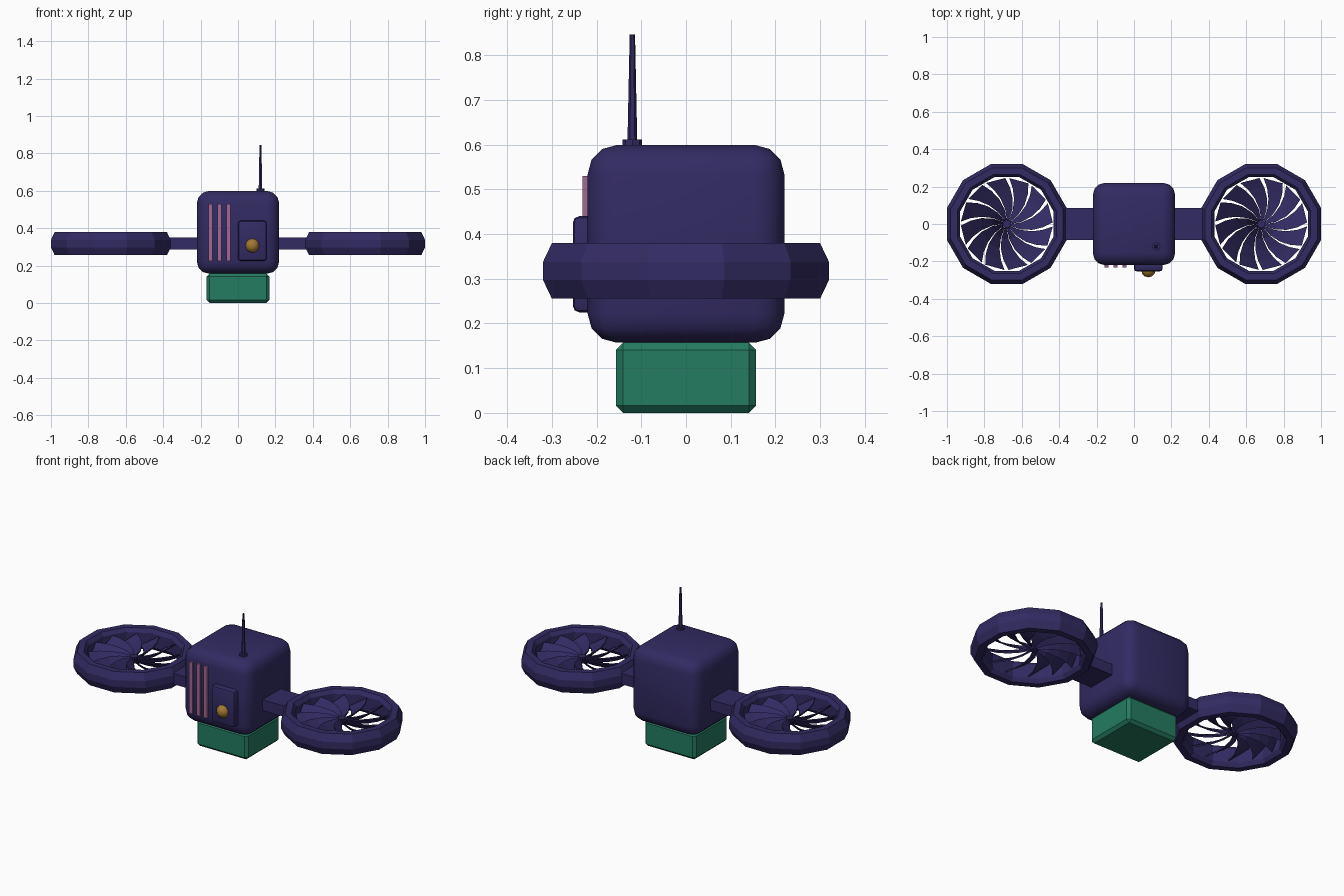
import bpy, bmesh
from math import pi, cos, sin, radians
from mathutils import Matrix

if "Cube" in bpy.data.objects:
    bpy.data.objects.remove(bpy.data.objects["Cube"])


def material(name, rgb):
    m = bpy.data.materials.new(name)
    m.diffuse_color = (*rgb, 1)
    m.use_nodes = True
    m.node_tree.nodes["Principled BSDF"].inputs["Base Color"].default_value = m.diffuse_color
    return m


NAVY = material("navy", (0.032, 0.024, 0.125))
GREEN = material("green", (0.018, 0.20, 0.12))
PINK = material("pink", (0.36, 0.14, 0.29))
GOLD = material("gold", (0.36, 0.19, 0.03))


def finish(name, bm, mat, smooth=None):
    bmesh.ops.recalc_face_normals(bm, faces=bm.faces)
    me = bpy.data.meshes.new(name)
    bm.to_mesh(me)
    bm.free()
    ob = bpy.data.objects.new(name, me)
    bpy.context.collection.objects.link(ob)
    me.materials.append(mat)
    if smooth:
        bpy.ops.object.select_all(action='DESELECT')
        bpy.context.view_layer.objects.active = ob
        ob.select_set(True)
        bpy.ops.object.shade_smooth_by_angle(angle=radians(smooth))
    return ob


def box(name, lo, hi, mat, bevel=0, segments=1, smooth=None):
    bm = bmesh.new()
    bmesh.ops.create_cube(bm, size=1)
    for v in bm.verts:
        v.co = [(a + b) / 2 + c * (b - a) for a, b, c in zip(lo, hi, v.co)]
    if bevel:
        bmesh.ops.bevel(bm, geom=bm.edges[:], offset=bevel, segments=segments,
                        profile=0.5, affect='EDGES')
    return finish(name, bm, mat, smooth)


def cone(name, r1, r2, z1, z2, x, y, sides, mat):
    bm = bmesh.new()
    bmesh.ops.create_cone(bm, cap_ends=True, segments=sides, radius1=r1, radius2=r2,
                          depth=z2 - z1, matrix=Matrix.Translation((x, y, (z1 + z2) / 2)))
    return finish(name, bm, mat)


# Body and battery pack
box("body", (-.22, -.22, .157), (.22, .22, .599), NAVY, .065, 3, 35)
box("battery_pack", (-.168, -.157, 0), (.168, .157, .157), GREEN, .016)

# Front vents, panel and lens
for i, x in enumerate((-.147, -.099, -.051)):
    box(f"vent_{i + 1}", (x - .011, -.232, .225), (x + .011, -.21, .53), PINK)
box("front_panel", (0, -.253, .225), (.153, -.20, .44), NAVY, .014, 2, 35)
bm = bmesh.new()
bmesh.ops.create_uvsphere(bm, u_segments=12, v_segments=8, radius=.038,
                          matrix=Matrix.Translation((.077, -.247, .307)))
finish("lens", bm, GOLD, 40)

# Antenna
cone("antenna_base", .022, .022, .59, .612, .12, -.12, 8, NAVY)
cone("antenna_mast", .011, .006, .605, .846, .12, -.12, 6, NAVY)

CX, CZ = .68, .3175
SIDES, BLADES = 12, 12
# Duct cross-section: flat-to-centre distance and height
DUCT = ((.32, .02), (.30, .062), (.265, .062), (.25, .04),
        (.25, -.04), (.265, -.062), (.30, -.062), (.32, -.02))


def duct(name, cx):
    bm = bmesh.new()
    rings = []
    for i in range(SIDES):
        a = (i + .5) * 2 * pi / SIDES
        k = 1 / cos(pi / SIDES)
        rings.append([bm.verts.new((cx + r * k * cos(a), r * k * sin(a), CZ + z))
                      for r, z in DUCT])
    n = len(DUCT)
    for i in range(SIDES):
        p, q = rings[i], rings[(i + 1) % SIDES]
        for j in range(n):
            bm.faces.new((p[j], q[j], q[(j + 1) % n], p[(j + 1) % n]))
    finish(name, bm, NAVY)


def rotor(name, cx):
    bm = bmesh.new()
    t = .004
    radii = (.018, .08, .14, .195, .246)
    for b in range(BLADES):
        sections = []
        for r in radii:
            u = (r - radii[0]) / (radii[-1] - radii[0])
            a = b * 2 * pi / BLADES + radians(32) * u
            width = radians(29 - 4 * u)
            rise = .012 + .022 * u
            loop = [(a, rise + t), (a + width, -rise + t),
                    (a + width, -rise - t), (a, rise - t)]
            sections.append([bm.verts.new((cx + r * cos(w), r * sin(w), CZ + h))
                             for w, h in loop])
        for p, q in zip(sections, sections[1:]):
            for j in range(4):
                k = (j + 1) % 4
                bm.faces.new((p[j], p[k], q[k], q[j]))
        bm.faces.new(sections[0])
        bm.faces.new(sections[-1])
    finish(name, bm, NAVY)


# Side arms, ducts, rotors and hubs
for side, s in (("left", -1), ("right", 1)):
    xs = sorted((s * .20, s * .41))
    box(f"{side}_arm", (xs[0], -.085, .286), (xs[1], .085, .35), NAVY)
    duct(f"{side}_duct", s * CX)
    rotor(f"{side}_rotor", s * CX)
    cone(f"{side}_hub", .022, .022, CZ - .018, CZ + .018, s * CX, 0, 12, NAVY)
